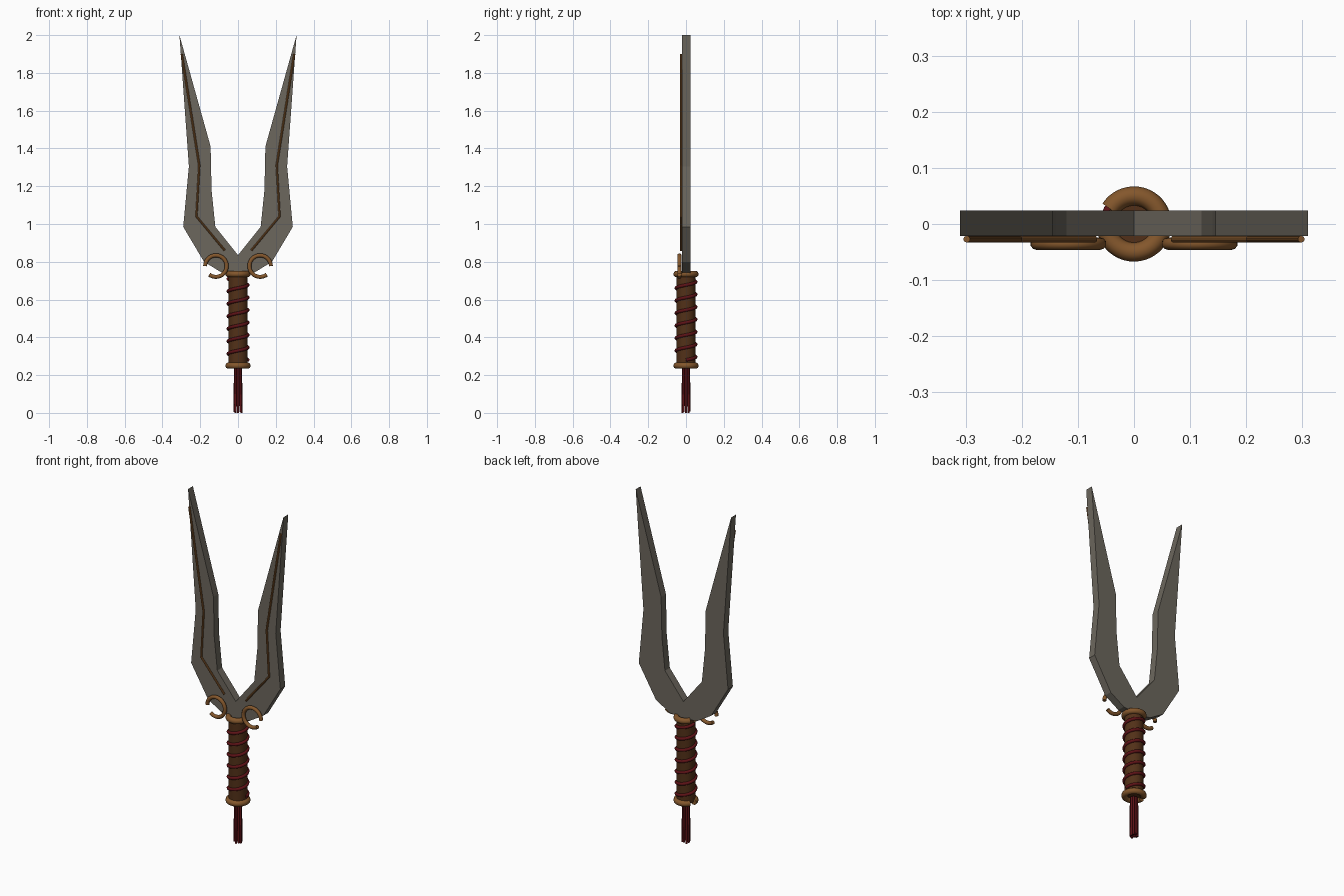
import bpy, bmesh
from math import sin, cos, pi, radians

cube = bpy.data.objects.get("Cube")
if cube:
    bpy.data.objects.remove(cube)


def material(name, rgb):
    m = bpy.data.materials.new(name)
    m.use_nodes = True
    m.diffuse_color = (*rgb, 1)
    m.node_tree.nodes["Principled BSDF"].inputs["Base Color"].default_value = (*rgb, 1)
    return m


STEEL = material("grey steel", (0.15, 0.135, 0.11))
BRONZE = material("bronze", (0.23, 0.095, 0.025))
LEATHER = material("brown leather", (0.085, 0.03, 0.009))
RED = material("dark red cord", (0.11, 0.006, 0.008))


def tube(name, points, radius, mat, smooth=True):
    """Round rod with capped ends along a path."""
    cu = bpy.data.curves.new(name, "CURVE")
    cu.dimensions = "3D"
    cu.bevel_depth = radius
    cu.bevel_resolution = 3
    cu.use_fill_caps = True
    sp = cu.splines.new("POLY")
    sp.points.add(len(points) - 1)
    for p, co in zip(sp.points, points):
        p.co = (*co, 1)
    sp.use_smooth = smooth
    cu.materials.append(mat)
    ob = bpy.data.objects.new(name, cu)
    bpy.context.collection.objects.link(ob)
    return ob


def arc(r, start, end, steps):
    angles = [radians(start + (end - start) * i / steps) for i in range(steps + 1)]
    return [(r * cos(a), r * sin(a)) for a in angles]


# Forked blade: half outline from the crotch to the root, mirrored and extruded
half = [(0, .835), (.12, .985), (.14, 1.18), (.145, 1.41), (.31, 2.0),
        (.26, 1.305), (.29, .985), (.18, .80), (.09, .745), (0, .735)]
outline = half + [(-x, z) for x, z in half[-2:0:-1]]
bm = bmesh.new()
face = bm.faces.new([bm.verts.new((x, -.021, z)) for x, z in outline])
ext = bmesh.ops.extrude_face_region(bm, geom=[face])
bmesh.ops.translate(bm, vec=(0, .045, 0),
                    verts=[v for v in ext["geom"] if isinstance(v, bmesh.types.BMVert)])
bmesh.ops.recalc_face_normals(bm, faces=bm.faces)
mesh = bpy.data.meshes.new("forked_blade")
bm.to_mesh(mesh)
bm.free()
mesh.materials.append(STEEL)
bpy.context.collection.objects.link(bpy.data.objects.new("forked_blade", mesh))

# Bronze inlay rods and curls on the front face, one per side
inlay = [(.07, .86), (.22, 1.04), (.205, 1.31), (.298, 1.90)]
curl = arc(.057, 0, 308, 32)
for side, s in (("left", 1), ("right", -1)):
    tube(side + "_blade_inlay", [(s * x, -.027, z) for x, z in inlay], .006, BRONZE, False)
    tube(side + "_guard_curl",
         [(s * (.117 + x), -.035, .777 + z) for x, z in curl], .011, BRONZE)

# Grip
bpy.ops.mesh.primitive_cylinder_add(vertices=32, radius=.05, depth=.485, location=(0, 0, .4925))
grip = bpy.context.object
grip.name = "grip"
grip.data.materials.append(LEATHER)
bpy.ops.object.shade_smooth_by_angle()

# Open collar rings at both ends of the grip
for name, z in (("upper_collar", .735), ("lower_collar", .25)):
    tube(name, [(x, y, z) for x, y in arc(.05, 180, 508, 40)], .017, BRONZE)

# Cord wound around the grip
turns, steps = 6.5, 24
count = int(turns * steps)
tube("grip_cord", [(.052 * cos(2 * pi * i / steps), .052 * sin(2 * pi * i / steps),
                    .28 + .43 * i / count) for i in range(count + 1)], .009, RED)

# Tassel strands hanging below the grip
for i, (x, y) in enumerate(arc(.018, 0, 315, 7)):
    tube(f"tassel_strand_{i + 1}", [(x * .9, y * .9, .235), (x, y, .008 * (i % 3) * .5)], .006, RED)
